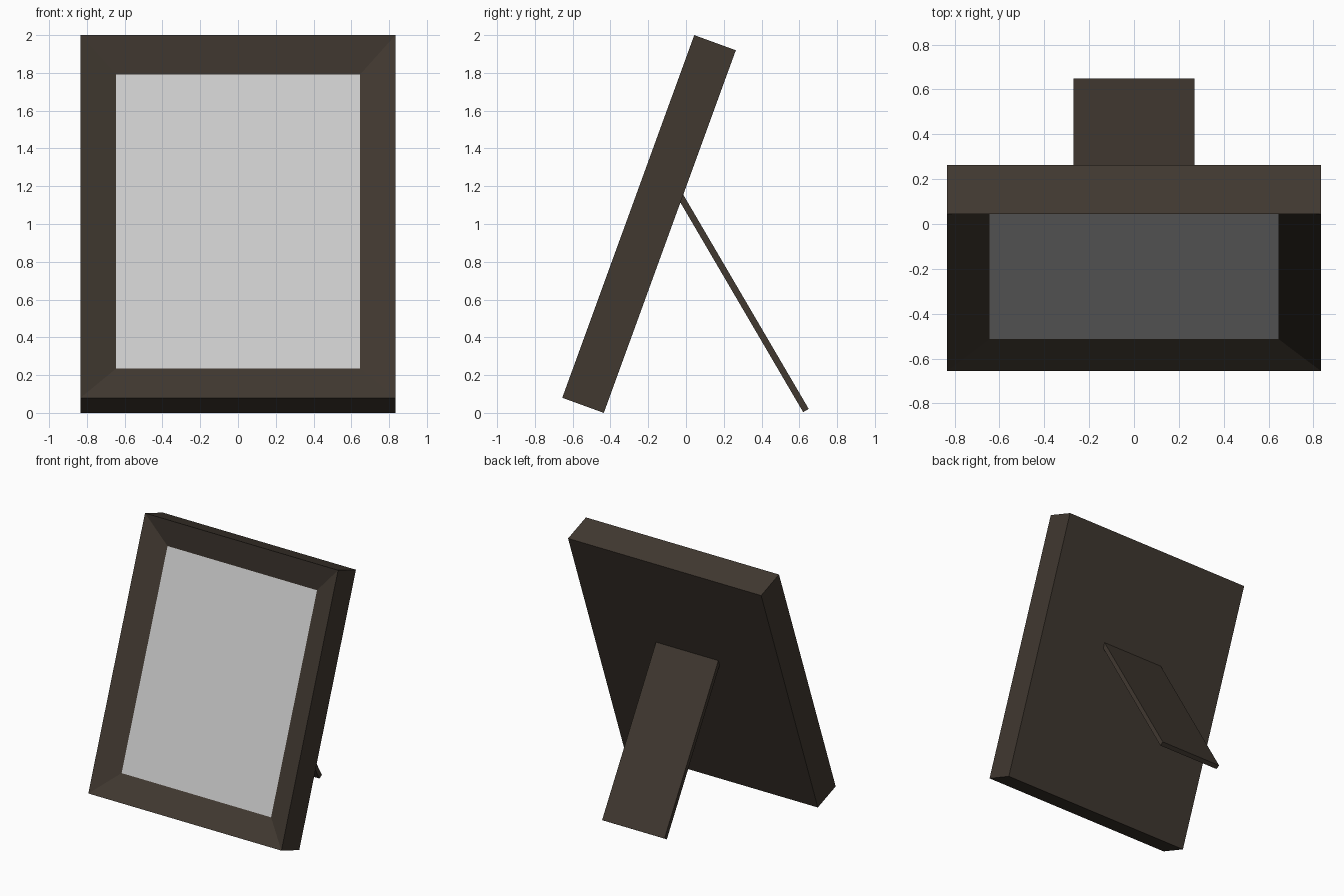
import bpy
import math
from mathutils import Matrix, Vector

if "Cube" in bpy.data.objects:
    bpy.data.objects.remove(bpy.data.objects["Cube"])


def material(name, rgb):
    m = bpy.data.materials.new(name)
    m.diffuse_color = (*rgb, 1)
    m.use_nodes = True
    m.node_tree.nodes["Principled BSDF"].inputs["Base Color"].default_value = m.diffuse_color
    return m


brown = material("dark brown wood", (0.052, 0.040, 0.030))
grey = material("light grey", (0.60, 0.60, 0.60))


def mesh_object(name, verts, faces, mats):
    me = bpy.data.meshes.new(name)
    me.from_pydata(verts, [], faces)
    for m in mats:
        me.materials.append(m)
    ob = bpy.data.objects.new(name, me)
    bpy.context.collection.objects.link(ob)
    return ob


def ring(w, z0, z1, y):
    """Rectangle facing the front, at depth y."""
    return [(-w, y, z0), (w, y, z0), (w, y, z1), (-w, y, z1)]


W, H, T = 0.833, 2.043, 0.234          # half width, height, thickness
RIM_X, RIM_Z, RECESS = 0.188, 0.194, 0.08
TILT = math.radians(20)
inner = (W - RIM_X, RIM_Z, H - RIM_Z)

# Tilted frame: back, sides and mitred bevel sloping in to the picture
verts = ring(W, 0, H, T) + ring(W, 0, H, 0) + ring(*inner, RECESS)
faces = [(3, 2, 1, 0)]
for a in (0, 4):
    for i in range(4):
        j = (i + 1) % 4
        faces.append((a + i, a + j, a + 4 + j, a + 4 + i))
faces.append((8, 9, 10, 11))
frame = mesh_object("frame", verts, faces, [brown, grey])
frame.data.polygons[-1].material_index = 1   # picture panel
base_z = T * math.sin(TILT)
frame.matrix_world = Matrix.Translation((0, -0.655, base_z)) @ Matrix.Rotation(-TILT, 4, 'X')

# Rear support: thin board leaning against the back
foot, top = Vector((0, 0.635, 0.0125)), Vector((0, -0.030, 1.148))
bpy.ops.mesh.primitive_cube_add(size=1)
stand = bpy.context.object
stand.name = "rear_support"
stand.data.materials.append(brown)
d = top - foot
lean = math.atan2(-d.y, d.z)
stand.matrix_world = (Matrix.Translation((foot + top) / 2) @ Matrix.Rotation(lean, 4, 'X')
                      @ Matrix.Diagonal((0.538, 0.034, d.length, 1)))
